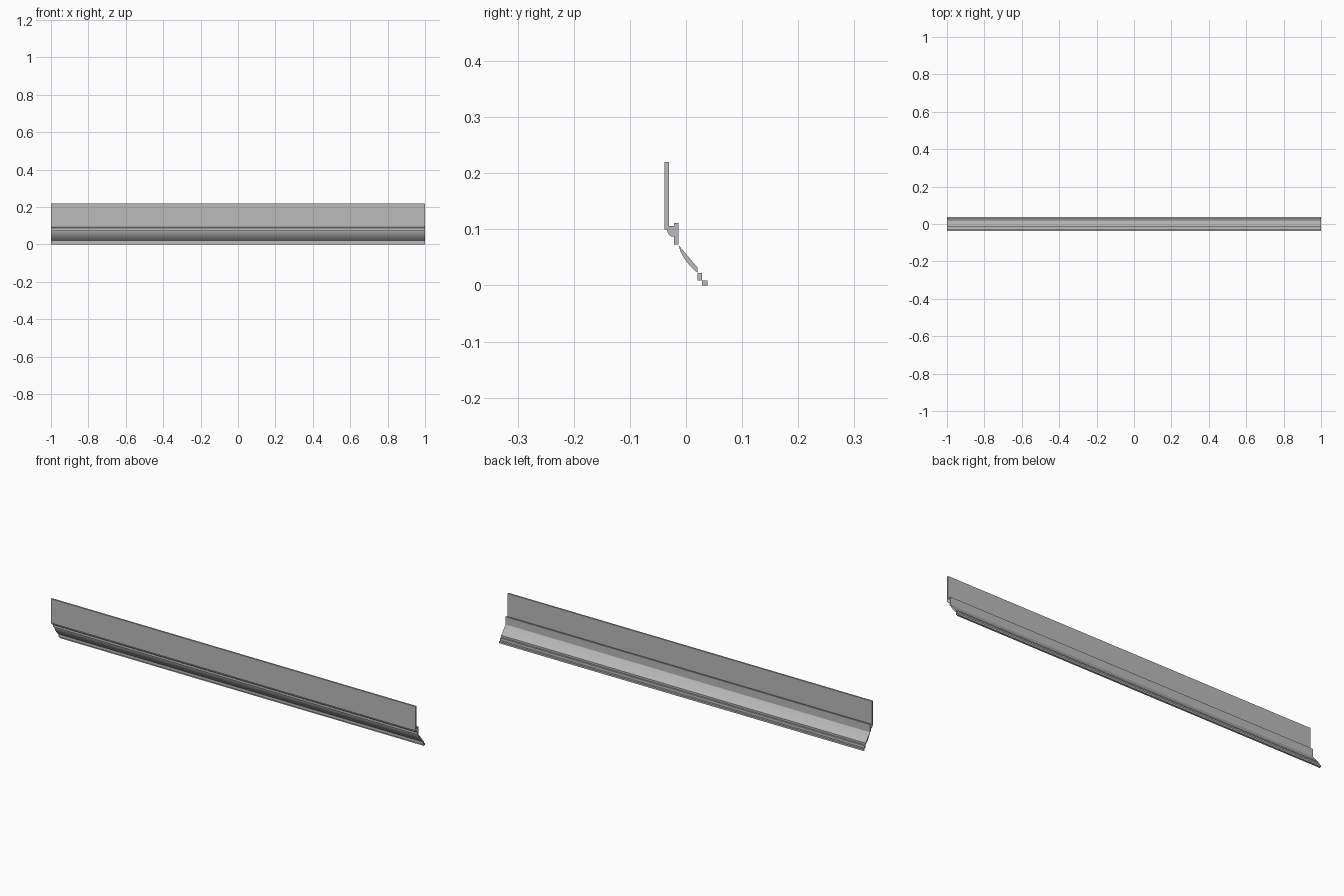
import bpy, bmesh, math

if "Cube" in bpy.data.objects:
    bpy.data.objects.remove(bpy.data.objects["Cube"])

grey = bpy.data.materials.new("light_grey")
grey.diffuse_color = (0.5, 0.5, 0.5, 1)
grey.use_nodes = True
grey.node_tree.nodes["Principled BSDF"].inputs["Base Color"].default_value = grey.diffuse_color


def extrude_profile(name, points, smooth=False):
    """Closed (y, z) cross-section run along the full length in x."""
    bm = bmesh.new()
    face = bm.faces.new([bm.verts.new((-1, y, z)) for y, z in points])
    ext = bmesh.ops.extrude_face_region(bm, geom=[face])
    moved = [v for v in ext["geom"] if isinstance(v, bmesh.types.BMVert)]
    bmesh.ops.translate(bm, verts=moved, vec=(2, 0, 0))
    bmesh.ops.recalc_face_normals(bm, faces=bm.faces)
    mesh = bpy.data.meshes.new(name)
    bm.to_mesh(mesh)
    bm.free()
    mesh.materials.append(grey)
    obj = bpy.data.objects.new(name, mesh)
    bpy.context.collection.objects.link(obj)
    if smooth:
        bpy.ops.object.select_all(action="DESELECT")
        obj.select_set(True)
        bpy.context.view_layer.objects.active = obj
        bpy.ops.object.shade_smooth_by_angle(angle=math.radians(30))
    return obj


def box(y0, y1, z0, z1):
    return [(y0, z0), (y1, z0), (y1, z1), (y0, z1)]


def bezier(a, b, c, n=8):
    """Quadratic curve from a to c, pulled towards b."""
    return [tuple((1 - t) ** 2 * p + 2 * t * (1 - t) * q + t * t * r
                  for p, q, r in zip(a, b, c))
            for t in (i / n for i in range(n + 1))]


# Tall flat upper board
extrude_profile("upper_board", box(-0.0385, -0.030, 0.100, 0.220))

# Rounded bead joining the board to the rail
bead = bezier((-0.034, 0.100), (-0.032, 0.086), (-0.021, 0.087))
extrude_profile("bead", bead + [(-0.021, 0.106), (-0.030, 0.106),
                                (-0.030, 0.100)], True)

# Narrow upright rail
extrude_profile("rail", box(-0.021, -0.0135, 0.073, 0.111))

# Sloping cove with a flat back and a curved front
cove = bezier((-0.0135, 0.073), (-0.008, 0.046), (0.0205, 0.0225))
extrude_profile("cove", cove + [(0.0205, 0.032), (-0.0125, 0.071)], True)

# Two small steps along the bottom
extrude_profile("lower_step", box(0.0205, 0.0285, 0.009, 0.0225))
extrude_profile("bottom_step", box(0.0285, 0.0385, 0.000, 0.009))
